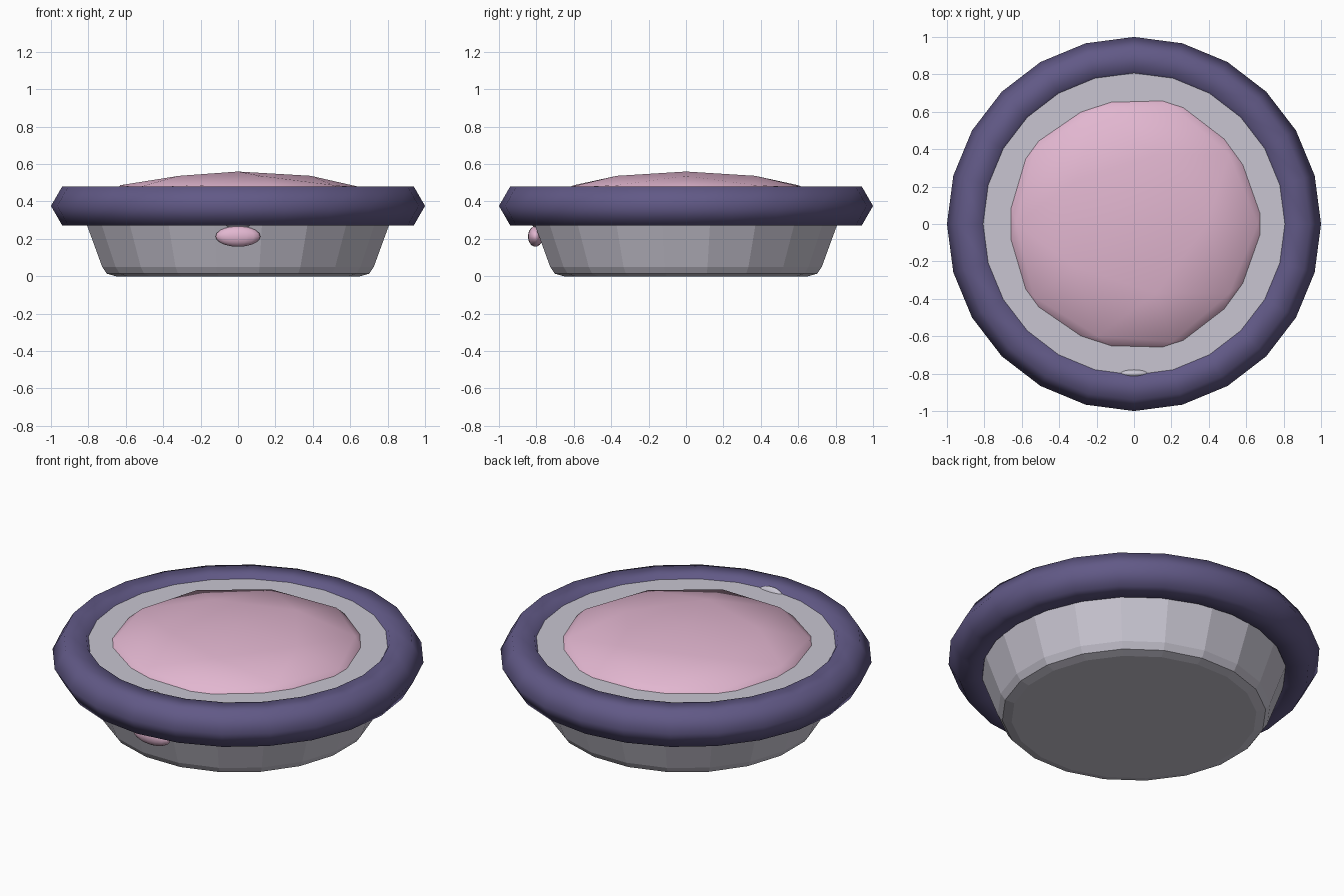
import bpy, bmesh, math

if "Cube" in bpy.data.objects:
    bpy.data.objects.remove(bpy.data.objects["Cube"], do_unlink=True)


def material(name, rgb):
    m = bpy.data.materials.new(name)
    m.use_nodes = True
    colour = (*rgb, 1)
    m.diffuse_color = colour
    m.node_tree.nodes["Principled BSDF"].inputs["Base Color"].default_value = colour
    return m


grey = material("pale grey", (0.58, 0.56, 0.64))
purple = material("dusky purple", (0.12, 0.10, 0.24))
pink = material("soft pink", (0.76, 0.47, 0.63))


def finish(bm, name, mat, smooth):
    bmesh.ops.recalc_face_normals(bm, faces=bm.faces)
    for f in bm.faces:
        f.smooth = smooth
    mesh = bpy.data.meshes.new(name)
    bm.to_mesh(mesh)
    bm.free()
    mesh.materials.append(mat)
    ob = bpy.data.objects.new(name, mesh)
    bpy.context.collection.objects.link(ob)
    return ob


def lathe(name, profile, sides, turn, mat, smooth, closed=False):
    """Spin (radius, height) points around z; open profiles get end caps."""
    bm = bmesh.new()
    rings = []
    for r, z in profile:
        angles = [math.tau * (i + turn) / sides for i in range(sides)]
        rings.append([bm.verts.new((r * math.cos(a), r * math.sin(a), z)) for a in angles])
    pairs = list(zip(rings, rings[1:]))
    if closed:
        pairs.append((rings[-1], rings[0]))
    else:
        bm.faces.new(rings[0])
        bm.faces.new(rings[-1])
    for a, b in pairs:
        for i in range(sides):
            j = (i + 1) % sides
            bm.faces.new((a[i], a[j], b[j], b[i]))
    return finish(bm, name, mat, smooth)


def ellipsoid(name, centre, radii, mat, ico=False):
    bm = bmesh.new()
    if ico:
        bmesh.ops.create_icosphere(bm, subdivisions=2, radius=1)
    else:
        bmesh.ops.create_uvsphere(bm, u_segments=16, v_segments=10, radius=1)
    bmesh.ops.scale(bm, vec=radii, verts=bm.verts)
    ob = finish(bm, name, mat, True)
    ob.location = centre
    return ob


# Faceted bowl with a rounded foot and a flat top
lathe("bowl", [(0.66, 0), (0.71, 0.014), (0.735, 0.05), (0.82, 0.28), (0.88, 0.457)],
      20, 0.5, grey, False)

# Thick six-sided rim
hexagon = [(0.88 + 0.12 * math.cos(k * math.pi / 3), 0.376 + 0.12 * math.sin(k * math.pi / 3))
           for k in range(6)]
lathe("rim", hexagon, 24, 0, purple, True, closed=True)

# Low cushion rising through the top
ellipsoid("cushion", (0, 0, 0.406), (0.74, 0.74, 0.154), pink, ico=True)

# Front clasp and its pendant
ellipsoid("clasp", (0, -0.8, 0.365), (0.12, 0.035, 0.115), grey)
ellipsoid("pendant", (0, -0.805, 0.213), (0.12, 0.04, 0.055), pink)
